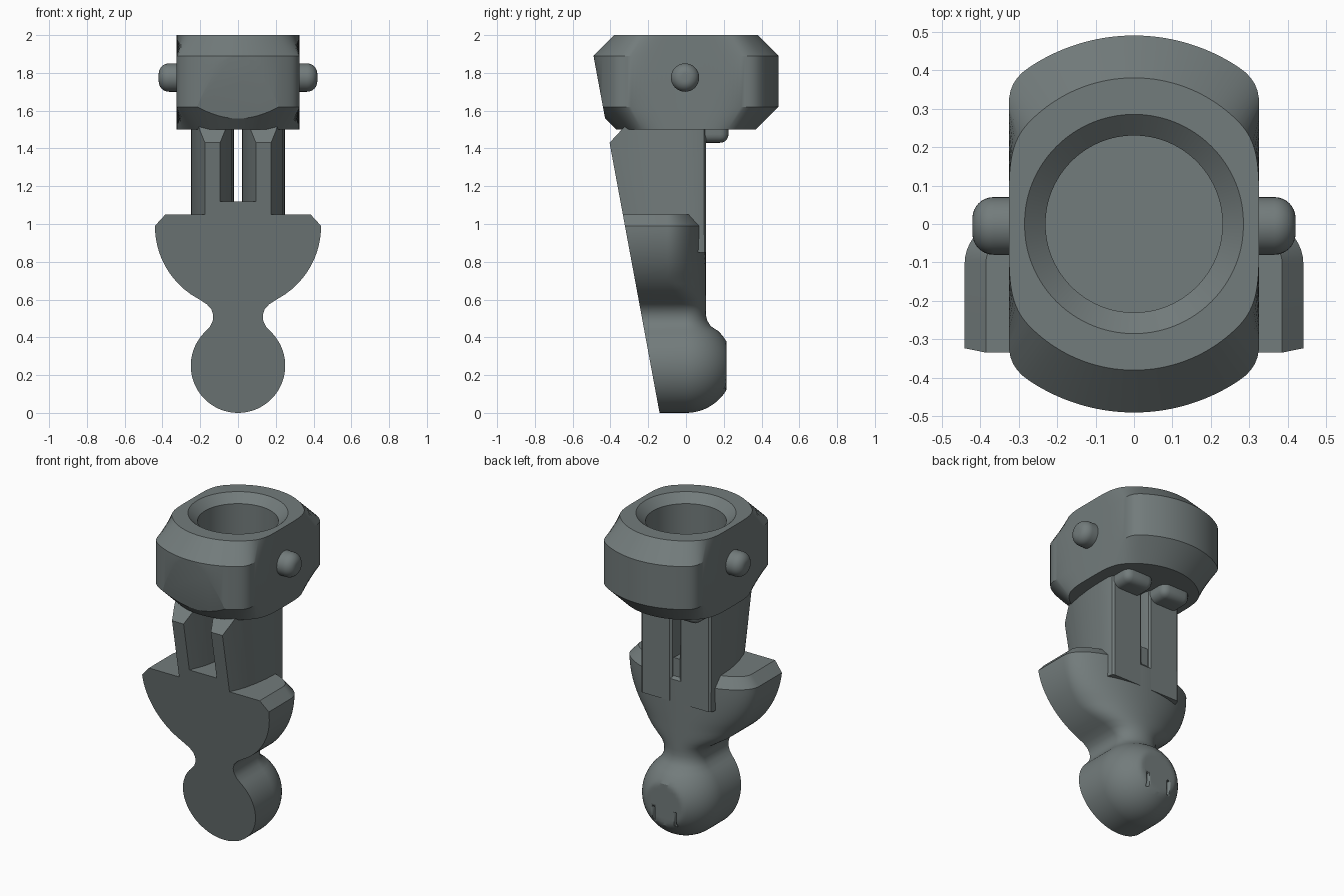
import bpy, bmesh
from math import sin, cos, pi, sqrt
from mathutils import Vector

cube = bpy.data.objects.get("Cube")
if cube:
    bpy.data.objects.remove(cube, do_unlink=True)

grey = bpy.data.materials.new("slate grey")
grey.use_nodes = True
colour = (0.17, 0.2, 0.2, 1)
grey.diffuse_color = colour
grey.node_tree.nodes["Principled BSDF"].inputs["Base Color"].default_value = colour


def front(z):
    """y of the slanted front plane shared by all parts."""
    return -0.14 - 0.185 * z


def slice_off(bm, point, normal):
    """Remove everything on the normal side and close the cut."""
    bmesh.ops.bisect_plane(bm, geom=bm.verts[:] + bm.edges[:] + bm.faces[:],
                           plane_co=point, plane_no=normal, clear_outer=True)
    bmesh.ops.holes_fill(bm, edges=[e for e in bm.edges if e.is_boundary], sides=0)


def finish(bm, name):
    bmesh.ops.recalc_face_normals(bm, faces=bm.faces[:])
    mesh = bpy.data.meshes.new(name)
    bm.to_mesh(mesh)
    bm.free()
    mesh.materials.append(grey)
    ob = bpy.data.objects.new(name, mesh)
    bpy.context.collection.objects.link(ob)
    bpy.ops.object.select_all(action='DESELECT')
    ob.select_set(True)
    bpy.context.view_layer.objects.active = ob
    bpy.ops.object.shade_smooth_by_angle(angle=0.45)
    return ob


def loft(rings):
    """Skin a stack of equal-length rings and cap both ends."""
    bm = bmesh.new()
    loops = [[bm.verts.new(p) for p in ring] for ring in rings]
    n = len(loops[0])
    for a, b in zip(loops, loops[1:]):
        for i in range(n):
            j = (i + 1) % n
            bm.faces.new((a[i], a[j], b[j], b[i]))
    bm.faces.new(loops[0])
    bm.faces.new(loops[-1])
    return bm


def box(lo, hi, bevel=0):
    lo, hi = Vector(lo), Vector(hi)
    bm = bmesh.new()
    bmesh.ops.create_cube(bm, size=1)
    bmesh.ops.scale(bm, vec=hi - lo, verts=bm.verts)
    bmesh.ops.translate(bm, vec=(lo + hi) / 2, verts=bm.verts)
    if bevel:
        bmesh.ops.bevel(bm, geom=bm.edges[:], offset=bevel, segments=5,
                        profile=0.5, affect='EDGES')
    return bm


cut_point, cut_normal = (0, front(0), 0), (0, -1, -0.185)


# Head: barrel with softly clipped sides and a countersunk blind hole
def clip(x, limit=0.325, k=0.05):
    a = abs(x)
    h = max(k - abs(a - limit), 0) / k
    return (min(a, limit) - h * h * k / 4) * (1 if x > 0 else -1)


def head_ring(r, z, n=128):
    return [(clip(r * cos(2 * pi * i / n)), r * sin(2 * pi * i / n), z) for i in range(n)]


head_profile = [(0.37, 1.5), (0.49, 1.62), (0.49, 1.89), (0.38, 2),
                (0.285, 2), (0.23, 1.95), (0.23, 1.74)]
bm = loft([head_ring(r, z) for r, z in head_profile])
slice_off(bm, cut_point, cut_normal)
finish(bm, "head")


# Body: ball, neck and bowl, rounded behind and straight towards the front
def body_ring(z, w, back, y0, n=40):
    ring = []
    for i in range(n + 1):
        t = pi * i / n
        ring.append((w * cos(t), min(y0 + (back - y0) * sin(t), 0.215), z))
    return ring + [(-w, -0.6, z), (w, -0.6, z)]


stations = []
for i in range(25):
    a = 0.03 + i * (2.4 - 0.03) / 24
    r = 0.25 * sin(a)
    stations.append((0.25 - 0.25 * cos(a), r, r, 0))
stations += [(0.46, 0.146, 0.13, 0), (0.49, 0.133, 0.112, 0), (0.52, 0.132, 0.105, 0),
             (0.55, 0.142, 0.105, -0.01), (0.575, 0.165, 0.105, -0.02)]
for i in range(15):
    z = 0.6 + 0.39 * i / 14
    stations.append((z, sqrt(0.44 ** 2 - (0.99 - z) ** 2), 0.105, max(-0.1, -0.03 - 0.02 * i)))
stations.append((1.05, 0.385, 0.05, -0.1))
bm = loft([body_ring(*s) for s in stations])
slice_off(bm, cut_point, cut_normal)
body = finish(bm, "body")

# Two small slits in the flat spot behind the ball
for x in (-0.075, 0.075):
    slit = finish(box((x - 0.009, 0.18, 0.13), (x + 0.009, 0.3, 0.22)), "slit_cutter")
    slit.hide_render = True
    slit.hide_viewport = True
    mod = body.modifiers.new("slit", 'BOOLEAN')
    mod.operation = 'DIFFERENCE'
    mod.object = slit

# Prongs: ribs that widen from the slanted front to the back
half_section = [(0.04, 0), (0.065, 0.13), (0.085, 0.27), (0.1, 0.42), (0.111, 0.6),
                (0.115, 0.78), (0.115, 0.92), (0.108, 0.98), (0.095, 1)]
section = half_section + [(-x, t) for x, t in reversed(half_section)]
for side, label in ((1, "left"), (-1, "right")):
    rings = [[(side * 0.135 + x, front(z) + t * (0.105 - front(z)), z) for x, t in section]
             for z in (0.85, 1.55)]
    bm = loft(rings)
    slice_off(bm, (0, -0.405, 1.43), (0, -0.07, 0.065))
    finish(bm, label + "_prong")

    # Rounded catch under the head, behind each prong
    xs = sorted((side * 0.035, side * 0.235))
    finish(box((xs[0], 0, 1.43), (xs[1], 0.225, 1.6), 0.045), label + "_catch")

    # Side pin with a rounded end
    pin = [(0.28, 0.075), (0.365, 0.075)]
    pin += [(0.365 + 0.055 * sin(a), 0.02 + 0.055 * cos(a))
            for a in (i * pi / 16 for i in range(1, 9))]
    rings = [[(side * x, -0.005 + r * cos(2 * pi * i / 32), 1.775 + r * sin(2 * pi * i / 32))
              for i in range(32)] for x, r in pin]
    finish(loft(rings), label + "_pin")

# Raised web between the prongs
bm = box((-0.1, -0.6, 0.9), (0.1, 0.09, 1.12))
slice_off(bm, cut_point, cut_normal)
finish(bm, "web")
